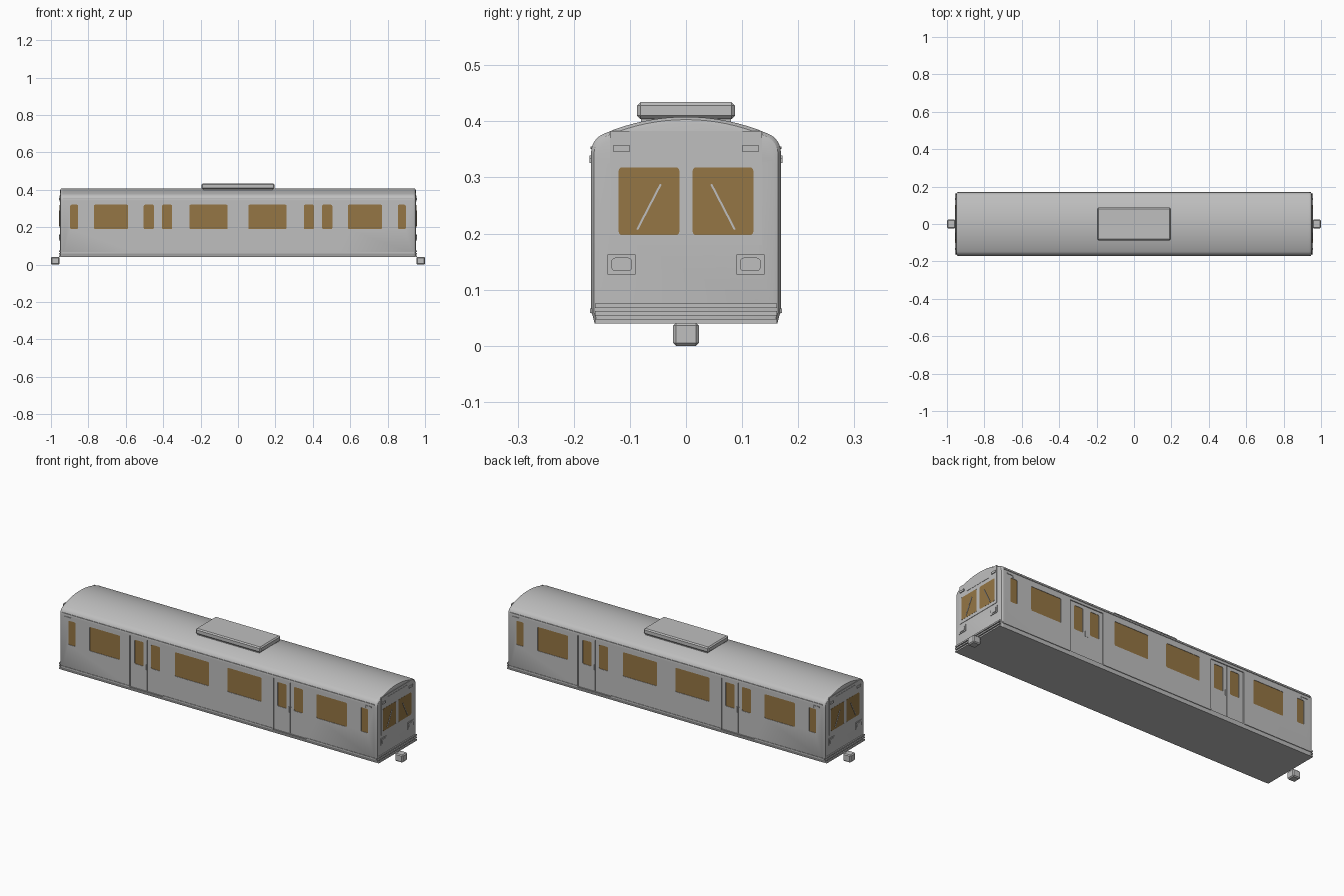
import bpy, bmesh, math
from mathutils import Matrix, Vector

if "Cube" in bpy.data.objects:
    bpy.data.objects.remove(bpy.data.objects["Cube"], do_unlink=True)


def material(name, rgb):
    m = bpy.data.materials.new(name)
    m.use_nodes = True
    m.diffuse_color = (*rgb, 1)
    m.node_tree.nodes["Principled BSDF"].inputs["Base Color"].default_value = (*rgb, 1)
    return m


GREY = material("body grey", (0.52, 0.52, 0.52))
GLASS = material("amber glass", (0.30, 0.18, 0.058))


def finish(name, bm, mat, smooth=False):
    bmesh.ops.recalc_face_normals(bm, faces=bm.faces)
    mesh = bpy.data.meshes.new(name)
    bm.to_mesh(mesh)
    bm.free()
    mesh.materials.append(mat)
    ob = bpy.data.objects.new(name, mesh)
    bpy.context.collection.objects.link(ob)
    if smooth:
        shade(ob)
    return ob


def activate(ob):
    bpy.ops.object.select_all(action='DESELECT')
    ob.select_set(True)
    bpy.context.view_layer.objects.active = ob


def shade(ob):
    activate(ob)
    bpy.ops.object.shade_smooth_by_angle(angle=math.radians(30))


def add_box(bm, xs, ys, zs, radius=0, axis=None, tilt=0):
    """Box between limits; radius rounds the edges along one axis."""
    lims = [sorted(p) for p in (xs, ys, zs)]
    size = [b - a for a, b in lims]
    mid = Vector([(a + b) / 2 for a, b in lims])
    verts = bmesh.ops.create_cube(bm, size=1)["verts"]
    for v in verts:
        v.co = Vector([c * s for c, s in zip(v.co, size)])
    bmesh.ops.transform(bm, verts=verts,
                        matrix=Matrix.Translation(mid) @ Matrix.Rotation(tilt, 4, 'X'))
    if radius:
        edges = {e for v in verts for e in v.link_edges}
        if axis is not None:
            edges = {e for e in edges
                     if abs((e.verts[0].co - e.verts[1].co)[axis]) > size[axis] * 0.9}
        bmesh.ops.bevel(bm, geom=list(edges), offset=radius, segments=3 if axis is not None else 1,
                        affect='EDGES', profile=0.5)


def boxes(name, items, mat, radius=0, axis=None):
    bm = bmesh.new()
    for item in items:
        add_box(bm, *item, radius=radius, axis=axis)
    return finish(name, bm, mat)


# Cross-section: skirt, wall, rounded shoulder, shallow roof arc
WALL, TOP, ARC = 0.169, 0.408, 0.372
half = [(0.163, 0.04), (0.167, 0.056), (WALL, 0.06), (WALL, 0.34)]
for i in range(9):
    a = math.radians(69 * i / 8)
    half.append((0.134 + 0.035 * math.cos(a), 0.345 + 0.035 * math.sin(a)))
for i in range(1, 9):
    y = 0.1465 * (1 - i / 8)
    half.append((y, TOP - ARC + math.sqrt(ARC ** 2 - y * y)))
profile = half + [(-y, z) for y, z in half[-2::-1]]

# Body shell lofted along x with softened ends
stations = [(0.951, 0.012), (0.949, 0.005), (0.944, 0.001), (0.94, 0), (0.932, 0)]
stations = [(-x, d) for x, d in stations] + stations[::-1]
bm = bmesh.new()
rings = []
for x, d in stations:
    rings.append([bm.verts.new((x, y * (1 - d / WALL), z - d * (z - 0.04) / 0.37))
                  for y, z in profile])
n = len(profile)
for r0, r1 in zip(rings, rings[1:]):
    for i in range(n):
        j = (i + 1) % n
        bm.faces.new((r0[i], r0[j], r1[j], r1[i]))
bm.faces.new(rings[0])
bm.faces.new(rings[-1])
body = finish("carriage_body", bm, GREY)


def carve(cutter):
    cutter.hide_render = True
    activate(body)
    mod = body.modifiers.new("carve", 'BOOLEAN')
    mod.operation, mod.solver, mod.object = 'DIFFERENCE', 'EXACT', cutter
    bpy.ops.object.modifier_apply(modifier=mod.name)
    bpy.data.objects.remove(cutter, do_unlink=True)


# Side openings, given for the +x half and mirrored
WINDOW_Z = (0.19, 0.32)
wall_windows = [(0.055, 0.26), (0.588, 0.77), (0.855, 0.897)]
door_windows = [(0.352, 0.406), (0.45, 0.504)]
DOOR, DOOR_MID = (0.33, 0.53), 0.428
SIGNS = [(sx, sy) for sx in (-1, 1) for sy in (-1, 1)]


def span(s, pair):
    return (s * pair[0], s * pair[1])


recess, pockets, panes, seams, handles, ledges, brackets, grips = ([] for _ in range(8))
for sx, sy in SIGNS:
    recess.append((span(sx, DOOR), span(sy, (0.164, 0.2)), (0.0605, 0.337)))
    seams.append((span(sx, (DOOR_MID - 0.0015, DOOR_MID + 0.0015)),
                  span(sy, (0.160, 0.18)), (0.062, 0.335)))
    for group, face in ((wall_windows, WALL), (door_windows, 0.164)):
        for w in group:
            pockets.append((span(sx, w), span(sy, (face - 0.005, 0.19)), WINDOW_Z))
            panes.append((span(sx, w), span(sy, (face - 0.006, face - 0.002)), WINDOW_Z))
    for dx in (-0.008, 0.005):
        handles.append((span(sx, (DOOR_MID + dx, DOOR_MID + dx + 0.003)),
                        span(sy, (0.163, 0.167)), (0.175, 0.205)))
    # Sill ledges between the doorways, and end brackets
    ledges.append((span(sx, (0, 0.33)), span(sy, (0.165, 0.1715)), (0.058, 0.066)))
    ledges.append((span(sx, (0.53, 0.945)), span(sy, (0.165, 0.1715)), (0.058, 0.066)))
    brackets.append((span(sx, (0.882, 0.918)), span(sy, (0.167, 0.172)), (0.334, 0.339)))
    brackets.append((span(sx, (0.880, 0.885)), span(sy, (0.167, 0.172)), (0.326, 0.339)))

carve(boxes("door_cutter", recess, GREY))
carve(boxes("window_cutter", pockets, GREY, 0.006, 1))
carve(boxes("seam_cutter", seams, GREY))

# Windscreen pockets at both ends
screens, screen_cut = [], []
for sx, sy in SIGNS:
    y, z = span(sy, (0.012, 0.12)), (0.197, 0.318)
    screens.append((span(sx, (0.945, 0.9535)), y, z))
    screen_cut.append((span(sx, (0.947, 0.97)), y, z))
carve(boxes("screen_cutter", screen_cut, GREY, 0.006, 0))
shade(body)

boxes("side_windows", panes, GLASS, 0.006, 1)
boxes("windscreens", screens, GLASS, 0.006, 0)
boxes("door_handles", handles, GREY)
boxes("sill_ledges", ledges, GREY)
boxes("end_brackets", brackets, GREY)
boxes("rain_gutters", [((-0.935, 0.935), span(s, (0.164, 0.1705)), (0.351, 0.355))
                       for s in (-1, 1)], GREY)

# Cab ends: raised frame around the screens, sign, lamps, bumper ridges
frame, sign, markers, lamp_base, lamps, ridges = ([] for _ in range(6))
wipers = bmesh.new()
for s in (-1, 1):
    x = span(s, (0.948, 0.953))
    frame += [(x, (-0.135, 0.135), (0.18, 0.197)), (x, (-0.135, 0.135), (0.318, 0.383)),
              (x, (-0.012, 0.012), (0.197, 0.318))]
    sign.append((span(s, (0.95, 0.9545)), (-0.08, 0.08), (0.337, 0.37)))
    for z in (0.04, 0.054, 0.067):
        ridges.append((span(s, (0.94, 0.957)), (-0.162, 0.162), (z, z + 0.008)))
    for t in (-1, 1):
        frame.append((x, span(t, (0.12, 0.135)), (0.197, 0.318)))
        markers.append((span(s, (0.95, 0.957)), span(t, (0.1, 0.13)), (0.346, 0.357)))
        lamp_base.append((span(s, (0.948, 0.954)), span(t, (0.09, 0.14)), (0.127, 0.163)))
        lamps.append((span(s, (0.95, 0.957)), span(t, (0.096, 0.133)), (0.133, 0.157)))
        # Wipers lean inwards from the lower outer corners
        add_box(wipers, span(s, (0.953, 0.956)), (t * 0.066 - 0.0018, t * 0.066 + 0.0018),
                (0.202, 0.293), tilt=t * math.atan2(0.042, 0.081))
boxes("cab_frames", frame, GREY)
boxes("destination_panels", sign, GREY)
boxes("marker_lamps", markers, GREY)
boxes("headlight_bases", lamp_base, GREY)
boxes("headlights", lamps, GREY, 0.007, 0)
boxes("bumper_ridges", ridges, GREY)
finish("wipers", wipers, GREY)

# Couplers
boxes("couplers", [(span(s, (0.955, 1.0)), (-0.023, 0.023), (0, 0.041)) for s in (-1, 1)],
      GREY, 0.005)

# Roof unit with chamfered lid on a narrower plinth
boxes("roof_unit", [((-0.195, 0.195), (-0.087, 0.087), (0.404, 0.434))], GREY, 0.006)
boxes("roof_unit_plinth", [((-0.185, 0.185), (-0.08, 0.08), (0.39, 0.41))], GREY)
